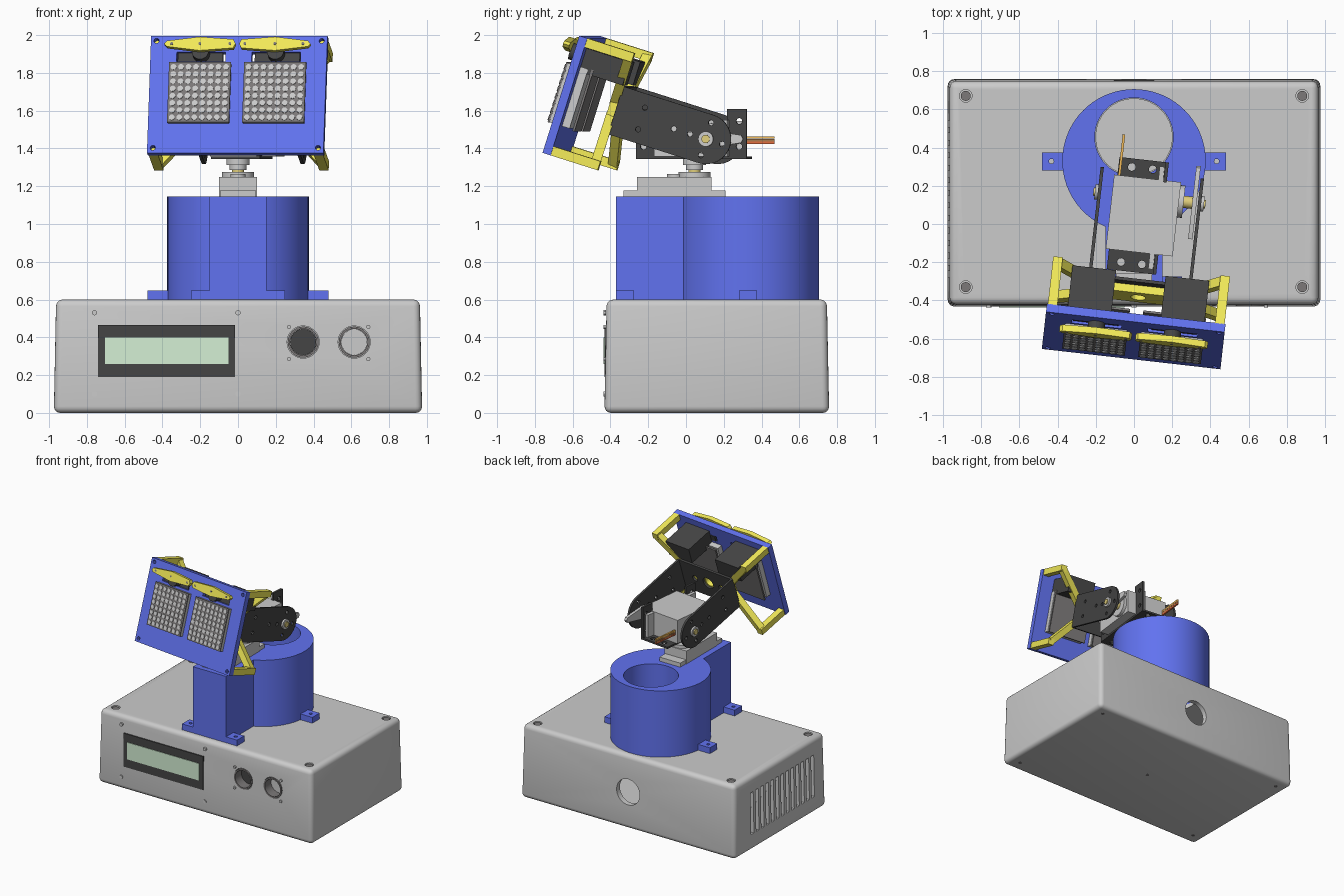
import bpy, bmesh
from math import radians, pi, sin, cos
from mathutils import Matrix, Vector

if "Cube" in bpy.data.objects:
    bpy.data.objects.remove(bpy.data.objects["Cube"])

T, I = Matrix.Translation, Matrix.Identity(4)
PAN = T((0, .045, 0)) @ Matrix.Rotation(radians(-6.5), 4, 'Z')
HEAD = PAN @ T((.07, .1, 1.45)) @ Matrix.Rotation(radians(-17.5), 4, 'X')   # forward is -y
AX = {'x': Matrix.Rotation(pi / 2, 4, 'Y'), 'y': Matrix.Rotation(pi / 2, 4, 'X'), 'z': I}

def mat(name, *rgb):
    m = bpy.data.materials.new(name)
    m.diffuse_color = (*rgb, 1)
    m.use_nodes = True
    m.node_tree.nodes["Principled BSDF"].inputs["Base Color"].default_value = m.diffuse_color
    return m

BLUE, YELLOW = mat("blue", .12, .17, .87), mat("yellow", .9, .83, .1)
BLACK, DARK = mat("black", .06, .06, .06), mat("dark_grey", .2, .19, .19)
GREEN, GOLD = mat("screen_green", .66, .87, .66), mat("brass", .75, .62, .2)
LIGHT, RED = mat("light_grey", .78, .78, .78), mat("red", .75, .15, .05)
BROWN, ORANGE = mat("brown", .4, .2, .08), mat("orange", .9, .5, .1)

# Shape helpers: each returns a function that adds geometry to a bmesh
def box(x0, x1, y0, y1, z0, z1):
    m = T(((x0+x1)/2, (y0+y1)/2, (z0+z1)/2)) @ Matrix.Diagonal((abs(x1-x0), abs(y1-y0), abs(z1-z0), 1))
    return lambda bm: bmesh.ops.create_cube(bm, size=1, matrix=m)

def cyl(c, axis, r, d, n=32):
    return lambda bm: bmesh.ops.create_cone(bm, cap_ends=True, segments=n, radius1=r, radius2=r,
                                            depth=d, matrix=T(c) @ AX[axis])

def prism(pts, axis, a, b):
    def place(p, k):
        return {'x': (k, *p), 'y': (p[0], k, p[1]), 'z': (*p, k)}[axis]
    def add(bm):
        f = bm.faces.new([bm.verts.new(place(p, a)) for p in pts])
        g = bmesh.ops.extrude_face_region(bm, geom=[f])
        vs = [v for v in g['geom'] if isinstance(v, bmesh.types.BMVert)]
        bmesh.ops.translate(bm, verts=vs, vec=Vector(place((0, 0), b - a)))
        bm.faces.new([bm.verts.new(place(p, a)) for p in pts]) if f not in bm.faces else None
    return add

def bar(p, q, w, h):
    p, q = Vector(p), Vector(q)
    rot = (q - p).to_track_quat('Z', 'Y').to_matrix().to_4x4()
    m = T((p + q) / 2) @ rot @ Matrix.Diagonal((w, h, (q - p).length, 1))
    return lambda bm: bmesh.ops.create_cube(bm, size=1, matrix=m)

def new(name, parts, material=None, M=I, bevel=0, segs=3):
    bm = bmesh.new()
    for part in parts:
        part(bm)
    bmesh.ops.recalc_face_normals(bm, faces=bm.faces)
    if bevel:
        bmesh.ops.bevel(bm, geom=bm.edges[:], offset=bevel, segments=segs, affect='EDGES', profile=.5)
    me = bpy.data.meshes.new(name)
    bm.to_mesh(me)
    o = bpy.data.objects.new(name, me)
    bpy.context.collection.objects.link(o)
    o.matrix_world = M
    if material:
        me.materials.append(material)
    return o

def combine(o, parts, op='DIFFERENCE', M=I):
    c = new("cutter", parts, None, M)
    m = o.modifiers.new("bool", 'BOOLEAN')
    m.object, m.operation, m.solver = c, op, 'EXACT'
    bpy.context.view_layer.update()
    bpy.context.view_layer.objects.active = o
    bpy.ops.object.modifier_apply(modifier="bool")
    bpy.data.objects.remove(c)

# Hollow drafted case with vents, sensor holes and cable hole
def case_shell(bm):
    bmesh.ops.create_cube(bm, size=1)
    for v in bm.verts:
        k = .975 if v.co.z < 0 else .963
        v.co = (k * (1 if v.co.x > 0 else -1), .163 + (k - .38) * (1 if v.co.y > 0 else -1), .6 * (v.co.z + .5))

corners = [(x, y) for x in (-.88, .88) for y in (-.33, .67)]
case = new("case", [case_shell], bevel=.035, segs=4)
combine(case, [box(-.93, .93, -.385, .71, .04, .565)])
combine(case, [cyl((0, .455, .6), 'z', .2, .2), cyl((0, .75, .3), 'y', .105, .2)]
        + [cyl((x, -.43, .375), 'y', .085, .2) for x in (.345, .615)]
        + [box(-1.1, -.9, y, y + .035, .13, .47) for y in [-.28 + i * .0655 for i in range(13)]]
        + [cyl((x, y, .6), 'z', .033, .03, 20) for x, y in corners])
new("lid_screws", [cyl((x, y, .588), 'z', .026, .012, 20) for x, y in corners], DARK)
new("bottom_screws", [cyl((x, y, .001), 'z', .014, .004, 12) for x, y in corners + [(0, .163)]], DARK)

# Front panel: display and sensors
new("display_bezel", [box(-.74, -.015, -.432, -.38, .19, .465)], BLACK)
new("display_screen", [box(-.705, -.05, -.436, -.4, .26, .4)], GREEN)
new("front_screws", [cyl((x, -.43, z), 'y', .014, .014, 12) for x in (-.76, 0) for z in (.1, .53)]
    + [cyl((x, -.43, z), 'y', .011, .014, 12) for x in (.27, .69) for z in (.285, .455)])
for side, x, inner in (("left", .345, BLACK), ("right", .615, LIGHT)):
    tube = new(side + "_sensor_tube", [cyl((x, -.36, .375), 'y', .082, .14)], DARK)
    combine(tube, [cyl((x, -.36, .375), 'y', .07, .3)])
    new(side + "_sensor_core", [cyl((x, -.335, .375), 'y', .069, .03)], inner)

# Blue stand with mounting tabs
stand = new("stand", [cyl((0, .33, .8725), 'z', .375, .545, 72)], BLUE)
combine(stand, [box(-.15, .15, -.37, .12, .6, 1.145)], 'UNION')
combine(stand, [cyl((0, .455, .9), 'z', .205, 1, 56)])
tabs = new("stand_tabs", [box(s*a, s*b, c, d, .6, .648) for s in (-1, 1)
                          for a, b, c, d in ((.355, .48, .28, .375), (.15, .25, -.37, -.275))], BLUE)
combine(tabs, [cyl((s*x, y, .63), 'z', .013, .2, 12) for s in (-1, 1) for x, y in ((.432, .328), (.205, -.322))])

# Pan servo
new("pan_servo", [box(-.1, .1, -.26, .135, 1.0, 1.25), box(-.095, .095, -.33, .21, 1.14, 1.178),
                  cyl((0, .045, 1.255), 'z', .085, .04), cyl((0, -.06, 1.25), 'z', .04, .03)])
new("pan_gear", [cyl((0, .045, 1.29), 'z', .032, .08, 24)], GOLD)
new("pan_horn", [cyl((0, .045, 1.33), 'z', .062, .035), cyl((0, .045, 1.3), 'z', .045, .03)])

# Tilt servo in its bracket
base = new("servo_bracket", [box(-.11, .15, -.295, .295, 1.343, 1.358)]
           + [box(.132, .15, s*.19, s*.295, 1.35, 1.61) for s in (-1, 1)], BLACK, PAN)
combine(base, [cyl((x, s*.25, 1.35), 'z', .02, .1, 16) for x in (-.04, .07) for s in (-1, 1)]
        + [cyl((.14, s*.255, z), 'x', .016, .1, 16) for z in (1.41, 1.545) for s in (-1, 1)], M=PAN)
new("tilt_servo", [box(-.127, .225, -.19, .2, 1.358, 1.55), box(.105, .131, -.27, .27, 1.362, 1.545),
                   cyl((.235, .1, 1.45), 'x', .085, .03)], None, PAN)
new("tilt_gear", [cyl((.275, .1, 1.45), 'x', .032, .08, 24)], GOLD, PAN)
new("tilt_horn", [prism([(-.09, -.02), (.1, -.05), (.285, -.02), (.295, 0), (.285, .02), (.1, .05), (-.09, .02)],
                        'x', .295, .318),
                  cyl((.3, .1, 0), 'x', .05, .05)][:1], None, PAN @ T((0, 0, 1.45)))
for i, (n, m) in enumerate((("red", RED), ("brown", BROWN), ("orange", ORANGE))):
    z = 1.43 + i * .014
    new(n + "_wire", [bar((-.1, .19, z), (-.1, .415, z), .013, .013)], m, PAN)

# Tilting U bracket
R = .133
outline = [(-.505, -R), *[(R * sin(a), -R * cos(a)) for a in [pi * i / 16 for i in range(17)]], (-.505, R)]
for side, s in (("left", -1), ("right", 1)):
    plate = new(side + "_arm_plate", [prism(outline, 'x', s*.255, s*.272)], BLACK, HEAD)
    combine(plate, [cyl((s*.26, y, z), 'x', .014, .1, 16) for y, z in
                    ((-.18, 0), (-.36, .06), (-.36, -.06), (0, .09), (0, -.09), (-.09, 0), (.09, 0))], M=HEAD)
    new(side + "_arm_hub", [cyl((s*.272, 0, 0), 'x', .04, .03, 24)], None, HEAD)
    new(side + "_arm_hub_screw", [cyl((s*.285, 0, 0), 'x', .022, .02, 16)], GOLD, HEAD)
web = new("arm_web", [box(-.26, .26, -.507, -.49, -R, R)], BLACK, HEAD)
combine(web, [cyl((x, -.5, 0), 'y', r, .1, 20) for x, r in ((0, .05), (-.13, .025), (.13, .025))], M=HEAD)

# Yellow frame joining the arm to the face
centre = new("frame_centre", [box(-.23, .23, -.55, -.508, -.08, .08)], YELLOW, HEAD)
combine(centre, [cyl((0, -.53, 0), 'y', .04, .2, 20)], M=HEAD)
struts = []
for s in (-1, 1):
    for t in (-1, 1):
        struts += [bar((s*.2, -.53, t*.04), (s*.44, -.505, t*.3), .05, .05),
                   bar((s*.44, -.48, t*.3), (s*.44, -.745, t*.3), .05, .05)]
new("frame_struts", struts, YELLOW, HEAD)

# Face panel
face = new("face_panel", [box(-.47, .47, -.787, -.742, -.325, .325)], BLUE, HEAD)
combine(face, [box(s*.07, s*.33, -.9, -.6, .183, .235) for s in (-1, 1)]
        + [cyl((s*.44, -.78, t*.297), 'y', .014, .2, 12) for s in (-1, 1) for t in (-1, 1)], M=HEAD)

# Eyes (dot matrices), eyebrow servos and eyebrows
half = [(.01, 0), (.022, .024), (.2, .038), (.375, .016), (.39, 0), (.375, -.016), (.2, -.038), (.022, -.024)]
for side, s in (("left", -1), ("right", 1)):
    x = s * .2
    new(side + "_eye_body", [box(x-.163, x+.163, -.815, -.7, -.163, .165)], LIGHT, HEAD)
    new(side + "_eye_front", [box(x-.165, x+.165, -.822, -.812, -.165, .167)], DARK, HEAD)
    new(side + "_eye_board", [box(x-.165, x+.165, -.682, -.67, -.17, .17)], DARK, HEAD)
    new(side + "_eye_dots", [cyl((x + (i-3.5)*.04, -.823, (j-3.5)*.04), 'y', .0155, .008, 12)
                             for i in range(8) for j in range(8)], LIGHT, HEAD)
    new(side + "_brow_servo", [box(s*.13, s*.36, -.745, -.5, .14, .27), box(s*.085, s*.325, -.775, -.74, .185, .233),
                               cyl((x, -.8, .225), 'y', .045, .07, 24)], BLACK, HEAD)
    brow = new(side + "_eyebrow", [prism([(s*a, .257 + b) for a, b in half], 'y', -.865, -.83)], YELLOW, HEAD)
    new(side + "_eyebrow_holes", [cyl((s*a, -.864, .257), 'y', .008, .006, 10) for a in (.04, .2, .35)], DARK, HEAD)

# Smooth shading with sharp edges kept
for o in bpy.context.scene.objects:
    o.select_set(True)
bpy.context.view_layer.objects.active = case
bpy.ops.object.shade_smooth_by_angle(angle=radians(30))
